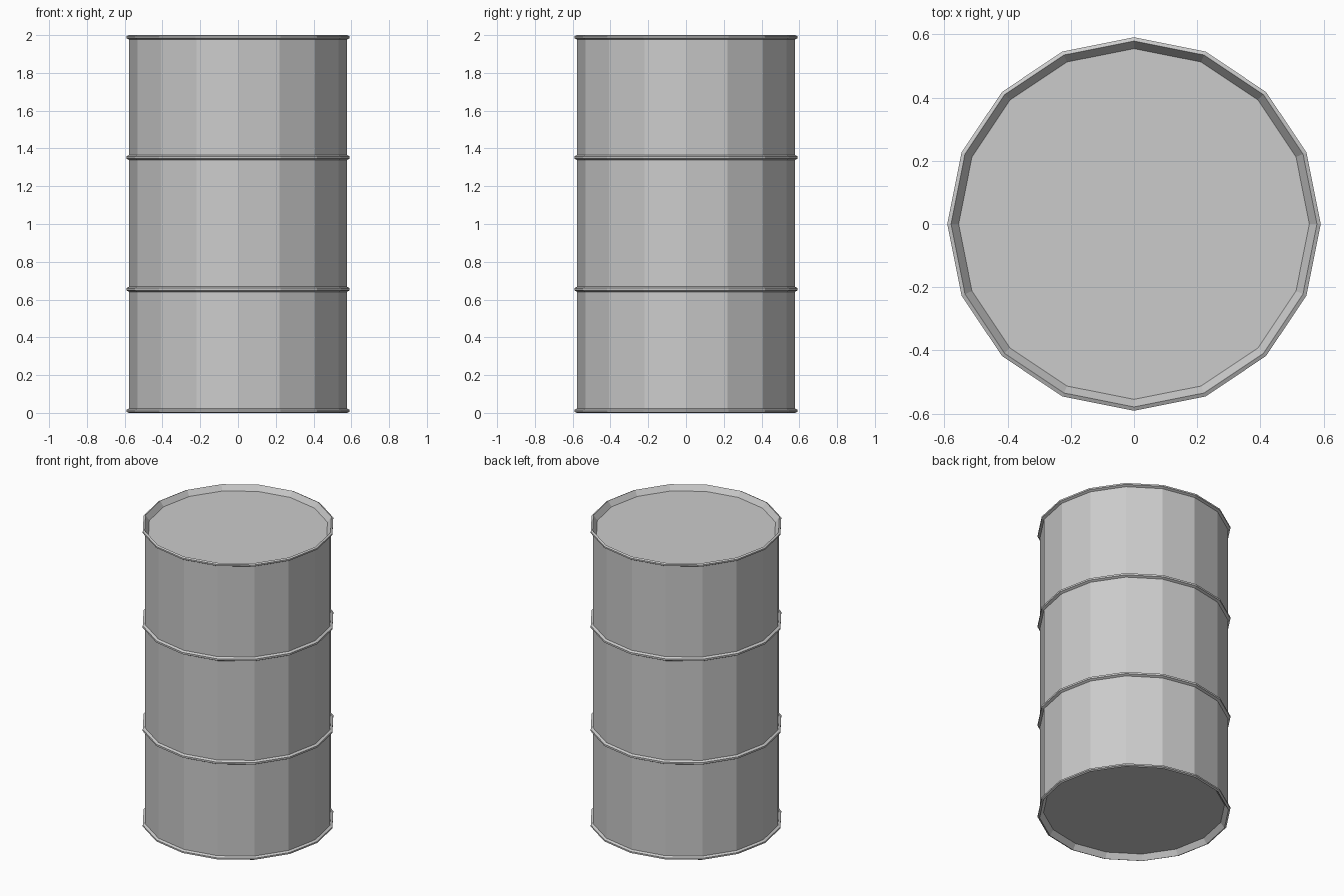
import bpy, bmesh
from math import sin, cos, tau

if "Cube" in bpy.data.objects:
    bpy.data.objects.remove(bpy.data.objects["Cube"])

SIDES = 16
BODY, RING = 0.576, 0.591


def lathe(name, profile):
    """Spin an (r, z) profile into a closed shell with flat end caps."""
    bm = bmesh.new()
    loops = [[bm.verts.new((r * cos(tau * i / SIDES), r * sin(tau * i / SIDES), z))
              for i in range(SIDES)] for r, z in profile]
    for a, b in zip(loops, loops[1:]):
        for i in range(SIDES):
            j = (i + 1) % SIDES
            bm.faces.new((a[i], a[j], b[j], b[i]))
    bm.faces.new(loops[0][::-1])
    bm.faces.new(loops[-1])
    bmesh.ops.recalc_face_normals(bm, faces=bm.faces)
    mesh = bpy.data.meshes.new(name)
    bm.to_mesh(mesh)
    bm.free()
    obj = bpy.data.objects.new(name, mesh)
    bpy.context.collection.objects.link(obj)
    return obj


def hoop(z):
    """Raised hoop on the wall."""
    return [(BODY, z - 0.014), (RING, z - 0.006), (RING, z + 0.006), (BODY, z + 0.014)]


# Rims: recessed lid edge, lip, chamfered outer band
top_rim = [(BODY, 1.976), (RING, 1.984), (RING, 1.994), (0.579, 2.0), (0.555, 1.965)]
bottom_rim = [(r, 2.0 - z) for r, z in reversed(top_rim)]

# Drum: bottom, two hoops, top
lathe("drum", bottom_rim + hoop(0.655) + hoop(1.352) + top_rim)
